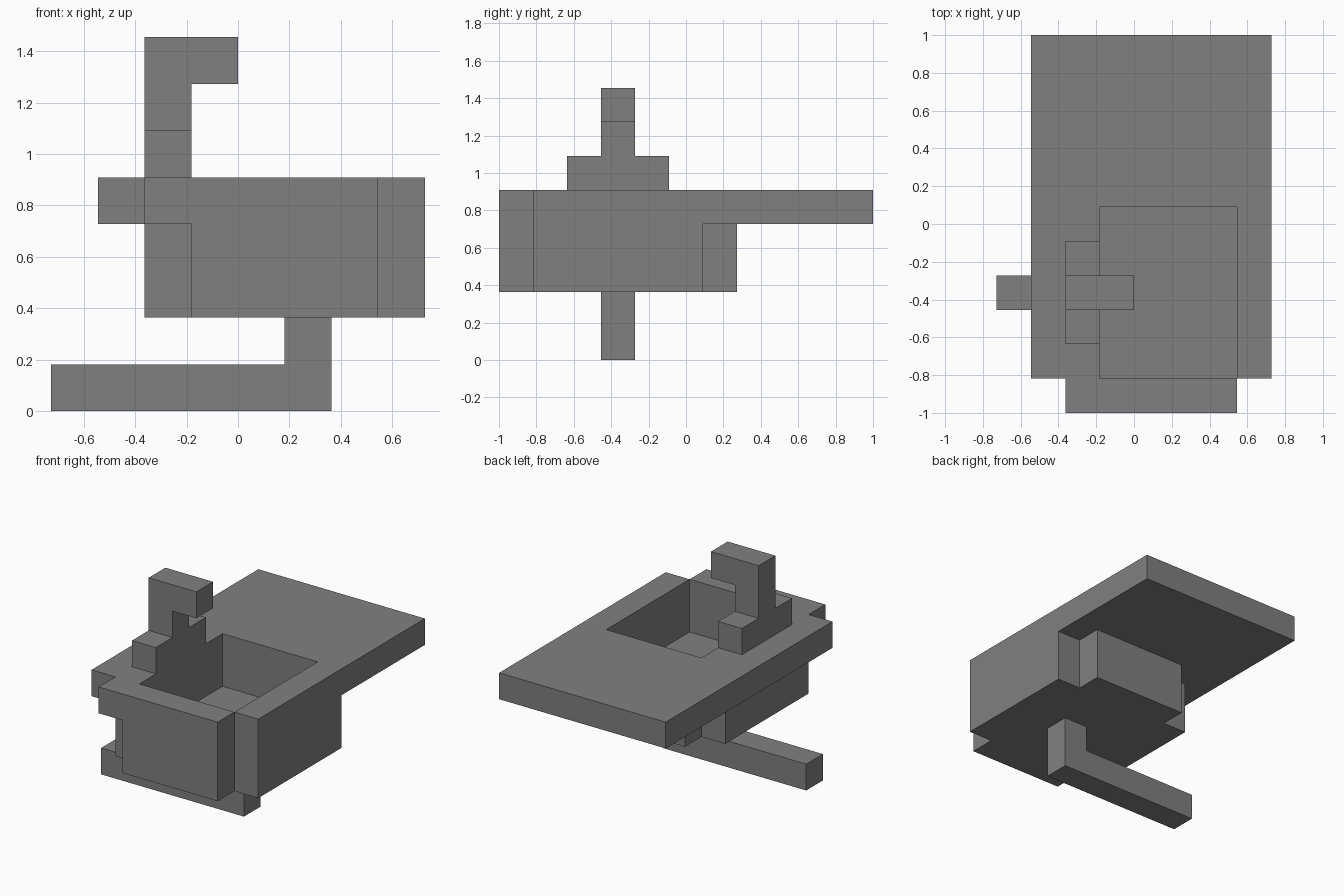
import bpy
import bmesh
from mathutils import Vector

cube = bpy.data.objects.get("Cube")
if cube:
    bpy.data.objects.remove(cube, do_unlink=True)

U = 2 / 11          # block size
Y0 = -1.0           # front edge of the block grid

gray = bpy.data.materials.new("plain gray")
gray.use_nodes = True
COLOR = (0.216, 0.216, 0.216, 1)
gray.diffuse_color = COLOR
gray.node_tree.nodes["Principled BSDF"].inputs["Base Color"].default_value = COLOR


def prism(name, outline, lo, hi, along="z"):
    """Extrude an outline, in block units, along z (x, y points) or y (x, z points)."""
    def place(a, b, c):
        x, y, z = (a, b, c) if along == "z" else (a, c, b)
        return Vector((x * U, Y0 + y * U, z * U))
    bm = bmesh.new()
    face = bm.faces.new([bm.verts.new(place(a, b, lo)) for a, b in outline])
    top = bmesh.ops.extrude_face_region(bm, geom=[face])
    shift = place(0, 0, hi) - place(0, 0, lo)
    bmesh.ops.translate(bm, vec=shift,
                        verts=[v for v in top["geom"] if isinstance(v, bmesh.types.BMVert)])
    bmesh.ops.recalc_face_normals(bm, faces=bm.faces)
    mesh = bpy.data.meshes.new(name)
    bm.to_mesh(mesh)
    bm.free()
    mesh.materials.append(gray)
    obj = bpy.data.objects.new(name, mesh)
    bpy.context.collection.objects.link(obj)
    return obj


def rect(x0, x1, y0, y1):
    return [(x0, y0), (x1, y0), (x1, y1), (x0, y1)]


def combine(target, tool, operation):
    """Apply a boolean and remove the tool object."""
    tool.hide_render = True
    mod = target.modifiers.new("combine", "BOOLEAN")
    mod.operation = operation
    mod.solver = "EXACT"
    mod.object = tool
    bpy.context.view_layer.objects.active = target
    bpy.ops.object.modifier_apply(modifier=mod.name)
    bpy.data.objects.remove(tool, do_unlink=True)


# Countertop with a front lip, and the notched-corner basin hanging below it
sink = prism("countertop_and_basin",
             [(-2, 0), (3, 0), (3, 1), (4, 1), (4, 11), (-3, 11), (-3, 1), (-2, 1)], 4, 5)
basin = prism("basin_shell",
              [(-1, 0), (3, 0), (3, 1), (4, 1), (4, 6), (3, 6),
               (3, 7), (-1, 7), (-1, 6), (-2, 6), (-2, 1), (-1, 1)], 2, 4.5)
combine(sink, basin, "UNION")
combine(sink, prism("basin_cutter", rect(-1, 3, 1, 6), 3, 6), "DIFFERENCE")

# Faucet: hooked spout with a handle on each side
prism("faucet_spout", [(-2, 5), (-1, 5), (-1, 7), (0, 7), (0, 8), (-2, 8)], 3, 4, "y")
for name, y in (("front_handle", 2), ("back_handle", 4)):
    prism(name, rect(-2, -1, y, y + 1), 5, 6)

# Drain pipe: drops from the basin and runs sideways along the ground
prism("drain_pipe", [(-4, 0), (2, 0), (2, 2), (1, 2), (1, 1), (-4, 1)], 3, 4, "y")
